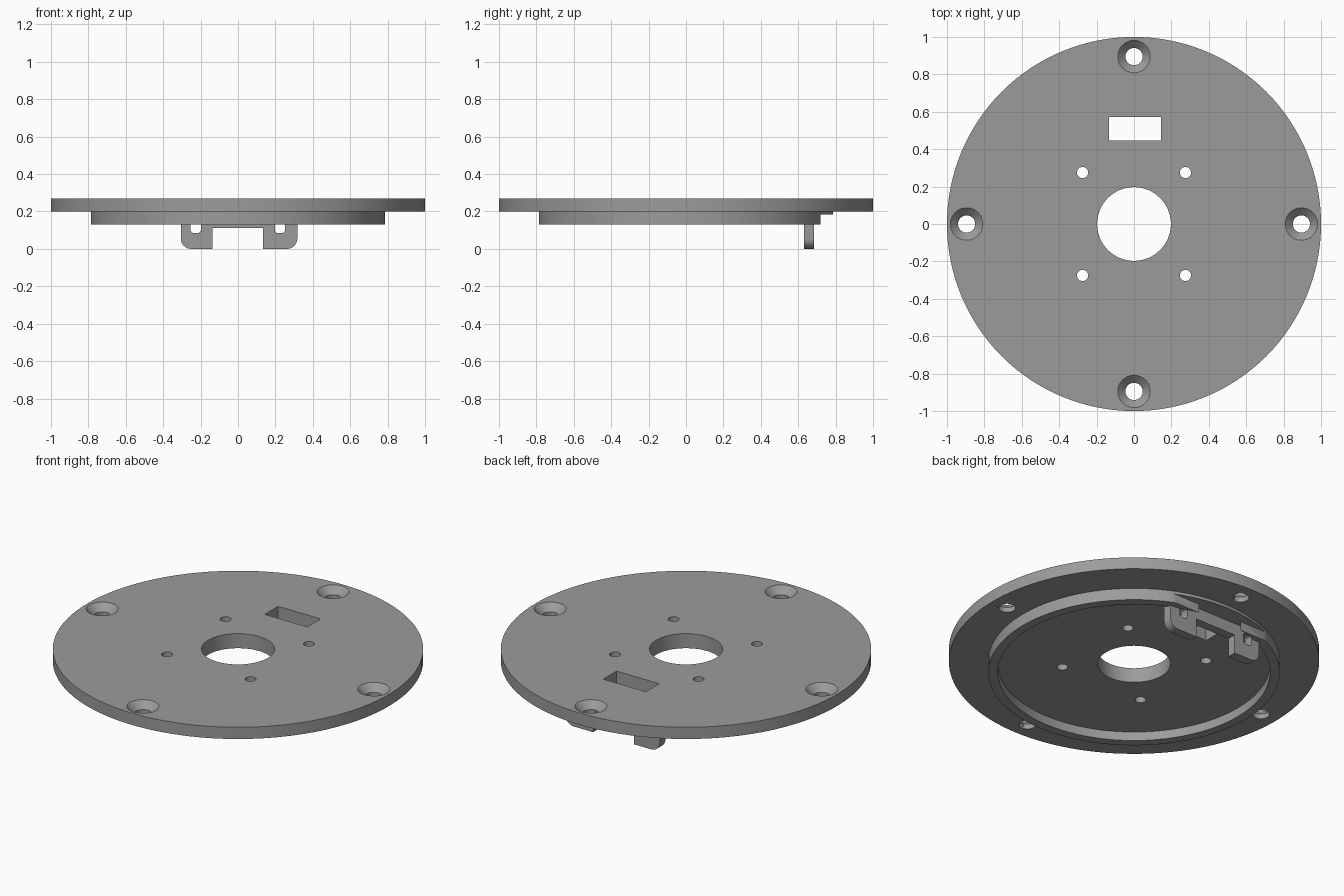
import bpy, bmesh, math
from mathutils import Matrix

if "Cube" in bpy.data.objects:
    bpy.data.objects.remove(bpy.data.objects["Cube"])

grey = bpy.data.materials.new("grey")
grey.diffuse_color = (0.33, 0.33, 0.33, 1)
grey.use_nodes = True
grey.node_tree.nodes["Principled BSDF"].inputs["Base Color"].default_value = grey.diffuse_color


def make(name, bm):
    bmesh.ops.recalc_face_normals(bm, faces=bm.faces[:])
    me = bpy.data.meshes.new(name)
    bm.to_mesh(me)
    bm.free()
    me.materials.append(grey)
    ob = bpy.data.objects.new(name, me)
    bpy.context.collection.objects.link(ob)
    return ob


def lathe(name, profile, steps, x=0, y=0):
    """Revolve a closed (radius, z) outline around a vertical axis."""
    bm = bmesh.new()
    rings = []
    for i in range(steps):
        a = 2 * math.pi * i / steps
        rings.append([bm.verts.new((x + r * math.cos(a), y + r * math.sin(a), z))
                      for r, z in profile])
    n = len(profile)
    for i in range(steps):
        p, q = rings[i], rings[(i + 1) % steps]
        for j in range(n):
            k = (j + 1) % n
            bm.faces.new((p[j], q[j], q[k], p[k]))
    return make(name, bm)


def cone(name, x, y, r_low, r_high, z0, z1, steps=40):
    bm = bmesh.new()
    bmesh.ops.create_cone(bm, cap_ends=True, segments=steps, radius1=r_low,
                          radius2=r_high, depth=z1 - z0,
                          matrix=Matrix.Translation((x, y, (z0 + z1) / 2)))
    return make(name, bm)


def prism(name, outline, y0, y1):
    """Extrude an (x, z) outline along y."""
    bm = bmesh.new()
    a = [bm.verts.new((x, y0, z)) for x, z in outline]
    b = [bm.verts.new((x, y1, z)) for x, z in outline]
    bm.faces.new(a)
    bm.faces.new(b[::-1])
    for i in range(len(a)):
        j = (i + 1) % len(a)
        bm.faces.new((a[i], b[i], b[j], a[j]))
    return make(name, bm)


def rect(x0, x1, z0, z1):
    return [(x0, z0), (x1, z0), (x1, z1), (x0, z1)]


def arc(cx, cz, r, start, steps=8):
    """Quarter circle, counter-clockwise from a start angle in degrees."""
    return [(cx + r * math.cos(math.radians(start + 90 * i / steps)),
             cz + r * math.sin(math.radians(start + 90 * i / steps)))
            for i in range(steps + 1)]


def cut(ob, cutters):
    for c in cutters:
        c.hide_render = True
        m = ob.modifiers.new("cut", 'BOOLEAN')
        m.operation, m.solver, m.object = 'DIFFERENCE', 'EXACT', c
        bpy.context.view_layer.objects.active = ob
        bpy.ops.object.modifier_apply(modifier=m.name)
        bpy.data.objects.remove(c)


def smooth(ob):
    bpy.ops.object.select_all(action='DESELECT')
    ob.select_set(True)
    bpy.context.view_layer.objects.active = ob
    bpy.ops.object.shade_smooth_by_angle(angle=math.radians(30))


FLOOR, RIM, SEAT, TOP = 0.183, 0.13, 0.2, 0.27

# Round plate with centre bore and a locating rim underneath
plate = lathe("round_plate", [(0.197, FLOOR), (0.735, FLOOR), (0.735, RIM), (0.787, RIM),
                              (0.787, SEAT), (1, SEAT), (1, TOP), (0.197, TOP)], 128)

# Countersunk screw holes, small mounting holes, cable slot, rim flat
cutters = []
for x, y in ((0.895, 0), (0, 0.895), (-0.895, 0), (0, -0.895)):
    cutters.append(cone("screw_hole", x, y, 0.046, 0.046, 0.1, 0.3))
    cutters.append(cone("countersink", x, y, 0.046, 0.097, 0.23, 0.28))
for x in (-0.275, 0.275):
    for y in (-0.275, 0.275):
        cutters.append(cone("mount_hole", x, y, 0.03, 0.03, 0.1, 0.3, 32))
cutters.append(prism("slot", rect(-0.135, 0.145, 0.1, 0.3), 0.446, 0.571))
cutters.append(prism("rim_flat", rect(-0.5, 0.5, 0.05, FLOOR), 0.72, 0.9))
cut(plate, cutters)
smooth(plate)

# Two-legged bracket hanging below the plate
x0, x1, r = -0.306, 0.317, 0.055
outline = ([(x0, FLOOR)] + arc(x0 + r, r, r, 180) + [(-0.136, 0), (-0.136, 0.112),
           (0.133, 0.112), (0.133, 0)] + arc(x1 - r, r, r, 270) + [(x1, FLOOR)])
bracket = prism("bracket", outline, 0.631, 0.684)

# Rounded windows through each leg
windows = []
for cx in (-0.226, 0.224):
    w, c, zc, h = 0.027, 0.016, 0.118, 0.033
    pts = (arc(cx + w - c, zc + h - c, c, 0) + arc(cx - w + c, zc + h - c, c, 90)
           + arc(cx - w + c, zc - h + c, c, 180) + arc(cx + w - c, zc - h + c, c, 270))
    windows.append(prism("window", pts, 0.5, 0.8))
cut(bracket, windows)
smooth(bracket)
